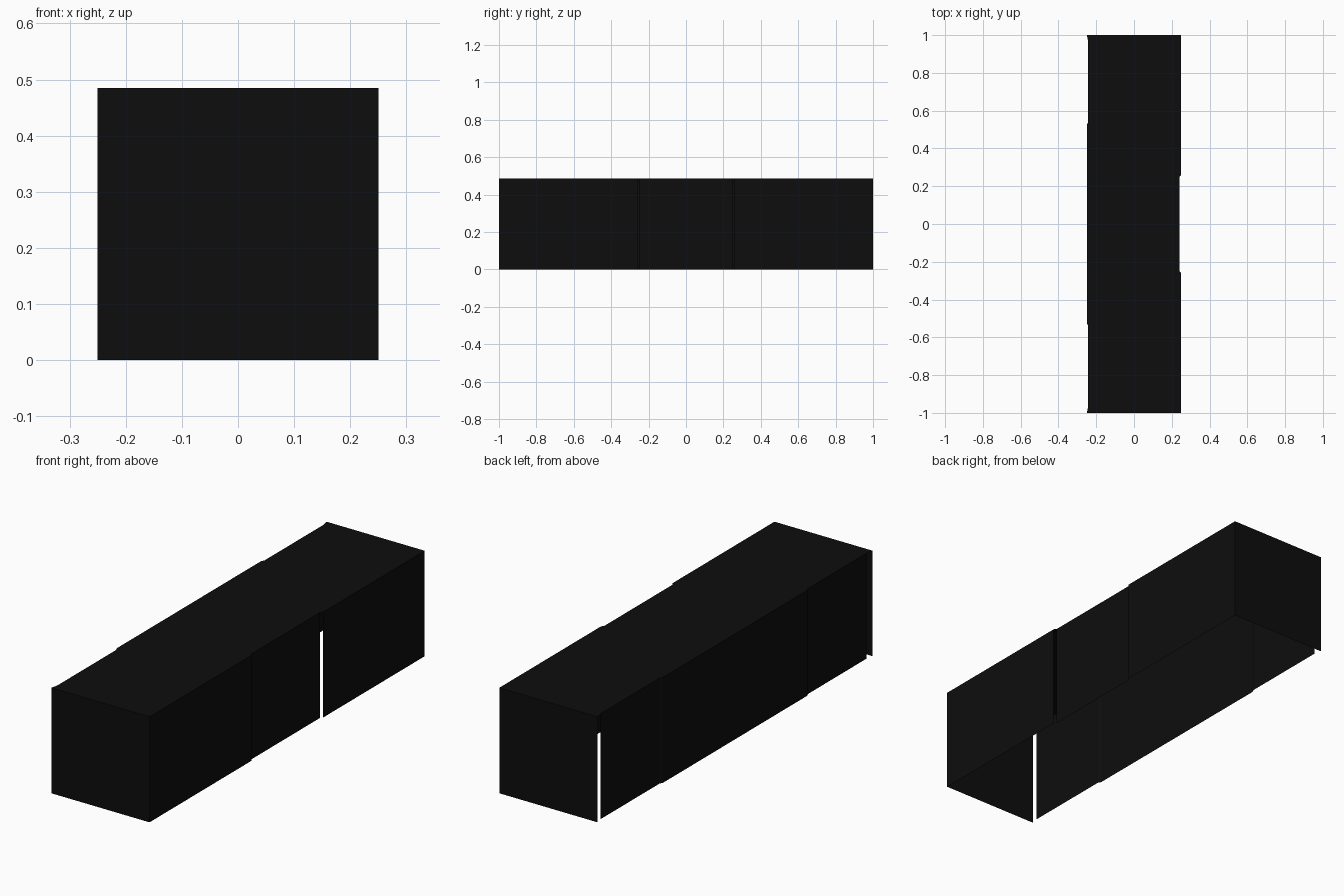
import bpy
import bmesh

# Remove the default cube only
default_cube = bpy.data.objects.get("Cube")
if default_cube:
    bpy.data.objects.remove(default_cube, do_unlink=True)

HEIGHT = 0.485
HALF_W, HALF_L = 0.25, 1.0
LEFT_IN = -0.2425    # recessed plane on the -x side
RIGHT_IN = 0.2415    # recessed plane on the +x side
END_GAP = 0.967      # where the recessed -x walls stop
BAY = 0.53           # half length of the raised -x bay
DOOR = 0.25          # half length of the recessed +x panel

black = bpy.data.materials.new("flat_black")
black.use_nodes = True
colour = (0.004, 0.004, 0.004, 1)
black.diffuse_color = colour
black.node_tree.nodes["Principled BSDF"].inputs["Base Color"].default_value = colour


def finish(name, bm):
    mesh = bpy.data.meshes.new(name)
    bm.to_mesh(mesh)
    bm.free()
    mesh.materials.append(black)
    obj = bpy.data.objects.new(name, mesh)
    bpy.context.collection.objects.link(obj)
    return obj


def wall(name, path):
    """Thin upright sheet that follows a plan path, counter-clockwise."""
    bm = bmesh.new()
    low = [bm.verts.new((x, y, 0)) for x, y in path]
    high = [bm.verts.new((x, y, HEIGHT)) for x, y in path]
    for i in range(len(path) - 1):
        bm.faces.new((low[i], low[i + 1], high[i + 1], high[i]))
    return finish(name, bm)


def sheet(name, outline):
    """Flat horizontal sheet at roof height."""
    bm = bmesh.new()
    bm.faces.new([bm.verts.new((x, y, HEIGHT)) for x, y in outline])
    return finish(name, bm)


# End walls, each wrapping round the +x corner
wall("front_wall", [(-HALF_W, -HALF_L), (HALF_W, -HALF_L), (HALF_W, -DOOR - 0.01)])
wall("back_wall", [(HALF_W, DOOR + 0.01), (HALF_W, HALF_L), (-HALF_W, HALF_L)])

# Recessed panel in the middle of the +x side, open slits at its ends
wall("recessed_left_panel", [(RIGHT_IN, -DOOR), (RIGHT_IN, DOOR)])

# Stepped wall on the -x side with a raised middle bay
right_path = [(LEFT_IN, END_GAP), (LEFT_IN, BAY + 0.01), (-HALF_W, BAY - 0.005)]
right_path += [(x, -y) for x, y in reversed(right_path)]
wall("stepped_right_wall", right_path)

# Roof following the stepped outline
left_half = [(HALF_W, HALF_L), (HALF_W, DOOR + 0.01), (RIGHT_IN, DOOR)]
left_path = [(x, -y) for x, y in left_half] + left_half[::-1]
sheet("roof", left_path + [(-HALF_W, HALF_L)] + right_path + [(-HALF_W, -HALF_L)])
